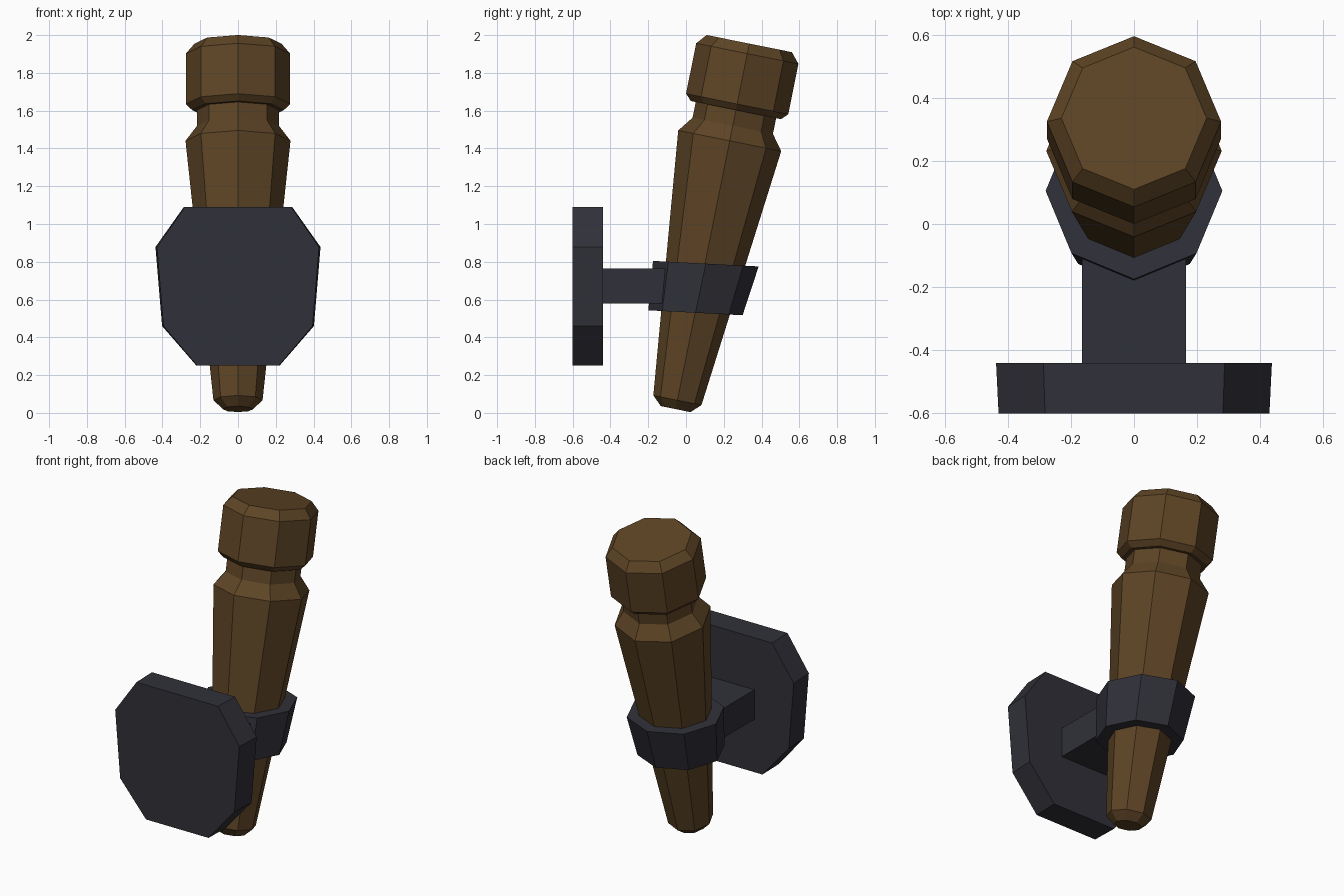
import bpy, bmesh, math
from mathutils import Matrix, Vector

if "Cube" in bpy.data.objects:
    bpy.data.objects.remove(bpy.data.objects["Cube"])


def material(name, rgb):
    m = bpy.data.materials.new(name)
    m.diffuse_color = (*rgb, 1)
    m.use_nodes = True
    m.node_tree.nodes["Principled BSDF"].inputs["Base Color"].default_value = m.diffuse_color
    return m


WOOD = material("brown wood", (0.112, 0.059, 0.019))
IRON = material("dark iron", (0.030, 0.030, 0.041))
SIDES = 8


def loft(name, rings, mat):
    """Skin a list of vertex loops and cap both ends."""
    bm = bmesh.new()
    loops = [[bm.verts.new(p) for p in ring] for ring in rings]
    for a, b in zip(loops, loops[1:]):
        for i in range(len(a)):
            j = (i + 1) % len(a)
            bm.faces.new((a[i], a[j], b[j], b[i]))
    bm.faces.new(loops[0])
    bm.faces.new(loops[-1])
    bmesh.ops.recalc_face_normals(bm, faces=bm.faces)
    mesh = bpy.data.meshes.new(name)
    bm.to_mesh(mesh)
    bm.free()
    mesh.materials.append(mat)
    ob = bpy.data.objects.new(name, mesh)
    bpy.context.collection.objects.link(ob)
    return ob


def octagon(centre, radius, tilt):
    """Octagon with corners on the axes, leaning back by tilt degrees."""
    rot = Matrix.Rotation(-math.radians(tilt), 3, 'X')
    return [Vector(centre) + rot @ Vector((radius * math.cos(i * math.tau / SIDES),
                                           radius * math.sin(i * math.tau / SIDES), 0))
            for i in range(SIDES)]


# Leaning wooden handle and head, as (distance along axis, radius)
LEAN = 11.4
base = Vector((0, -0.055, 0.02))
axis = Vector((0, math.sin(math.radians(LEAN)), math.cos(math.radians(LEAN))))


def turned(name, profile):
    loft(name, [octagon(base + axis * s, r, LEAN) for s, r in profile], WOOD)


turned("torch_handle", [(0, 0.08), (0.048, 0.13), (1.449, 0.278), (1.53, 0.217), (1.64, 0.217)])
turned("torch_head", [(1.615, 0.243), (1.648, 0.276), (1.92, 0.276), (1.974, 0.23)])

# Iron collar around the handle
loft("collar", [octagon((0, 0.05, 0.53), 0.25, 3), octagon((0, 0.105, 0.79), 0.28, 3)], IRON)

# Wall plate, mirrored half outline
half = [(0.22, 0.25), (0.402, 0.46), (0.437, 0.878), (0.287, 1.09)]
outline = half + [(-x, z) for x, z in reversed(half)]
loft("wall_plate", [[(x * k, y, z) for x, z in outline]
                    for y, k in ((-0.6, 0.982), (-0.44, 1.0))], IRON)

# Arm between plate and collar
section = [(-0.165, 0.58), (0.165, 0.58), (0.165, 0.765), (-0.165, 0.765)]
loft("arm", [[(x, y, z) for x, z in section] for y in (-0.45, -0.10)], IRON)
